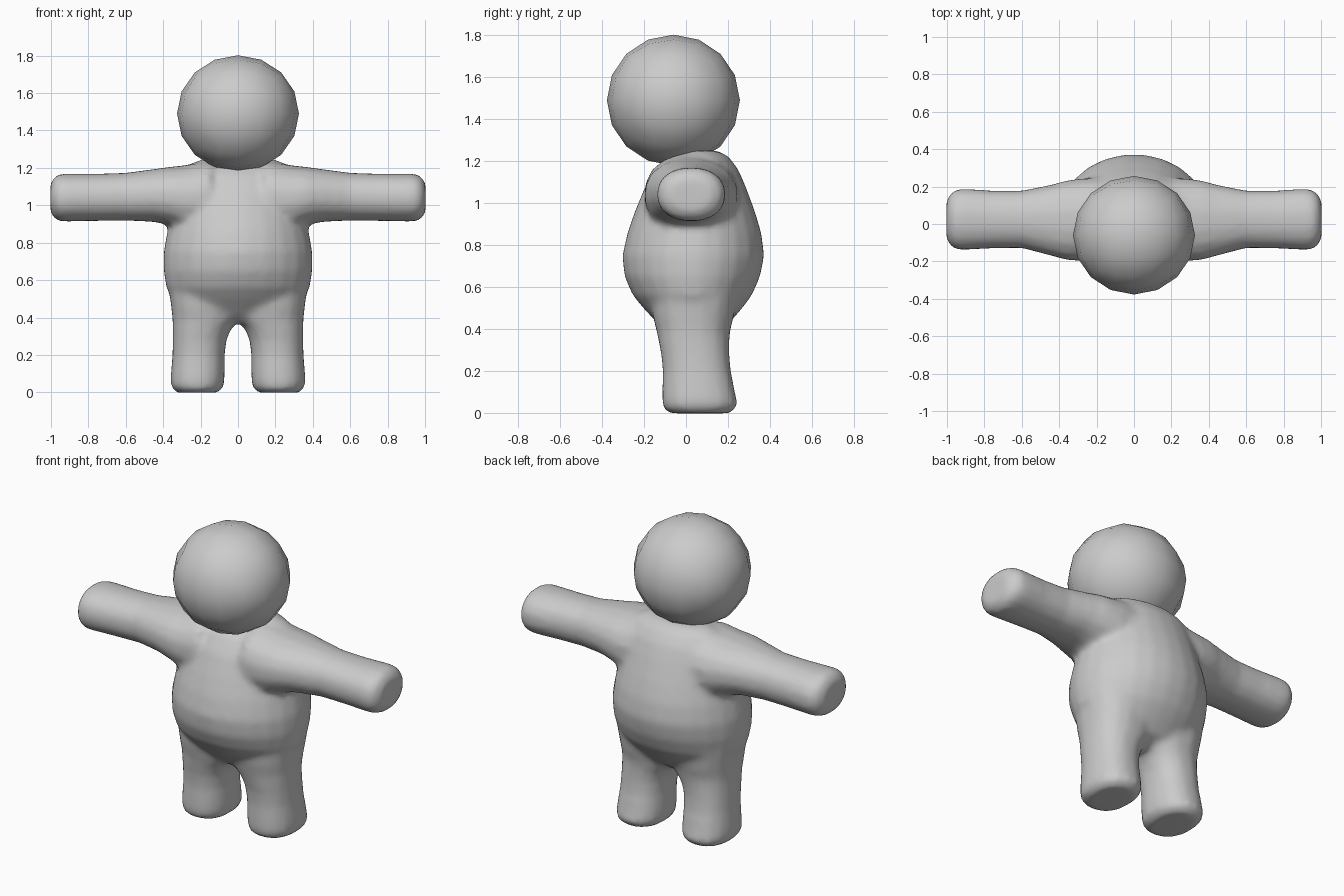
import bpy, bmesh, math
from mathutils import Vector

if "Cube" in bpy.data.objects:
    bpy.data.objects.remove(bpy.data.objects["Cube"])

clay = bpy.data.materials.new("light_grey_clay")
clay.diffuse_color = (0.6, 0.6, 0.6, 1)
clay.use_nodes = True
clay.node_tree.nodes["Principled BSDF"].inputs["Base Color"].default_value = clay.diffuse_color


def add_loft(bm, rings, sides, power=2.0):
    """Skin rings given as (centre, axis_u, axis_v), with capped ends."""
    loops = []
    for centre, u, v in rings:
        loop = []
        for i in range(sides):
            a = 2 * math.pi * (i + 0.5) / sides
            c, s = math.cos(a), math.sin(a)
            pu = math.copysign(abs(c) ** (2 / power), c)
            pv = math.copysign(abs(s) ** (2 / power), s)
            loop.append(bm.verts.new(Vector(centre) + Vector(u) * pu + Vector(v) * pv))
        loops.append(loop)
    for a, b in zip(loops, loops[1:]):
        for i in range(sides):
            j = (i + 1) % sides
            bm.faces.new((a[i], a[j], b[j], b[i]))
    bm.faces.new(loops[0][::-1])
    bm.faces.new(loops[-1])


def finish(name, bm):
    bmesh.ops.recalc_face_normals(bm, faces=bm.faces[:])
    mesh = bpy.data.meshes.new(name)
    bm.to_mesh(mesh)
    bm.free()
    mesh.materials.append(clay)
    for p in mesh.polygons:
        p.use_smooth = True
    obj = bpy.data.objects.new(name, mesh)
    bpy.context.collection.objects.link(obj)
    return obj


bm = bmesh.new()

# Torso: height, half width, front y, back y
torso = [(0.37, 0.13, -0.07, 0.11), (0.42, 0.26, -0.13, 0.20),
         (0.50, 0.35, -0.205, 0.27), (0.56, 0.385, -0.255, 0.315),
         (0.65, 0.40, -0.295, 0.355), (0.75, 0.40, -0.305, 0.375),
         (0.86, 0.38, -0.28, 0.36), (0.96, 0.355, -0.245, 0.33),
         (1.08, 0.335, -0.195, 0.285), (1.16, 0.31, -0.14, 0.25),
         (1.22, 0.26, -0.07, 0.205), (1.25, 0.18, 0.0, 0.15)]
add_loft(bm, [((0, (f + b) / 2, z), (w, 0, 0), (0, (b - f) / 2, 0))
              for z, w, f, b in torso], 24)

# Arm: x, bottom z, top z, front y, back y
arm = [(0.15, 0.84, 1.24, -0.20, 0.25), (0.29, 0.86, 1.215, -0.20, 0.245),
       (0.36, 0.89, 1.208, -0.195, 0.235), (0.45, 0.91, 1.195, -0.17, 0.21),
       (0.60, 0.917, 1.175, -0.13, 0.18), (0.75, 0.915, 1.17, -0.132, 0.18),
       (0.90, 0.912, 1.17, -0.14, 0.19), (0.95, 0.912, 1.17, -0.14, 0.187),
       (0.985, 0.93, 1.15, -0.115, 0.16), (1.003, 0.965, 1.115, -0.075, 0.12)]
# Leg: z, inner x, outer x, front y, back y
leg = [(-0.002, 0.11, 0.325, -0.075, 0.205), (0.015, 0.085, 0.35, -0.105, 0.235),
       (0.045, 0.072, 0.363, -0.115, 0.247), (0.10, 0.07, 0.36, -0.115, 0.235),
       (0.20, 0.07, 0.352, -0.112, 0.215), (0.28, 0.06, 0.35, -0.12, 0.208),
       (0.34, 0.035, 0.35, -0.132, 0.208), (0.39, -0.01, 0.352, -0.142, 0.212),
       (0.46, -0.02, 0.36, -0.16, 0.23), (0.58, -0.02, 0.375, -0.17, 0.25)]
for s in (-1, 1):
    add_loft(bm, [((s * x, (f + k) / 2, (b + t) / 2), (0, (k - f) / 2, 0), (0, 0, (t - b) / 2))
                  for x, b, t, f, k in arm], 16, 2.2)
    add_loft(bm, [((s * (i + o) / 2, (f + k) / 2, z), ((o - i) / 2, 0, 0), (0, (k - f) / 2, 0))
                  for z, i, o, f, k in leg], 16, 2.3)

# Fuse torso and limbs into one soft skin
body = finish("body", bm)
fuse = body.modifiers.new("fuse", 'REMESH')
fuse.mode = 'VOXEL'
fuse.voxel_size = 0.02
fuse.use_smooth_shade = True
soften = body.modifiers.new("soften", 'SMOOTH')
soften.factor = 0.5
soften.iterations = 6

# Head: ball made from a subdivided cube
bm = bmesh.new()
bmesh.ops.create_cube(bm, size=2)
bmesh.ops.subdivide_edges(bm, edges=bm.edges[:], cuts=3, use_grid_fill=True)
for v in bm.verts:
    d = Vector([math.tan(c * math.pi / 4) for c in v.co]).normalized()
    v.co = (d.x * 0.326, -0.06 + d.y * 0.317, 1.49 + d.z * 0.312)
finish("head", bm)
